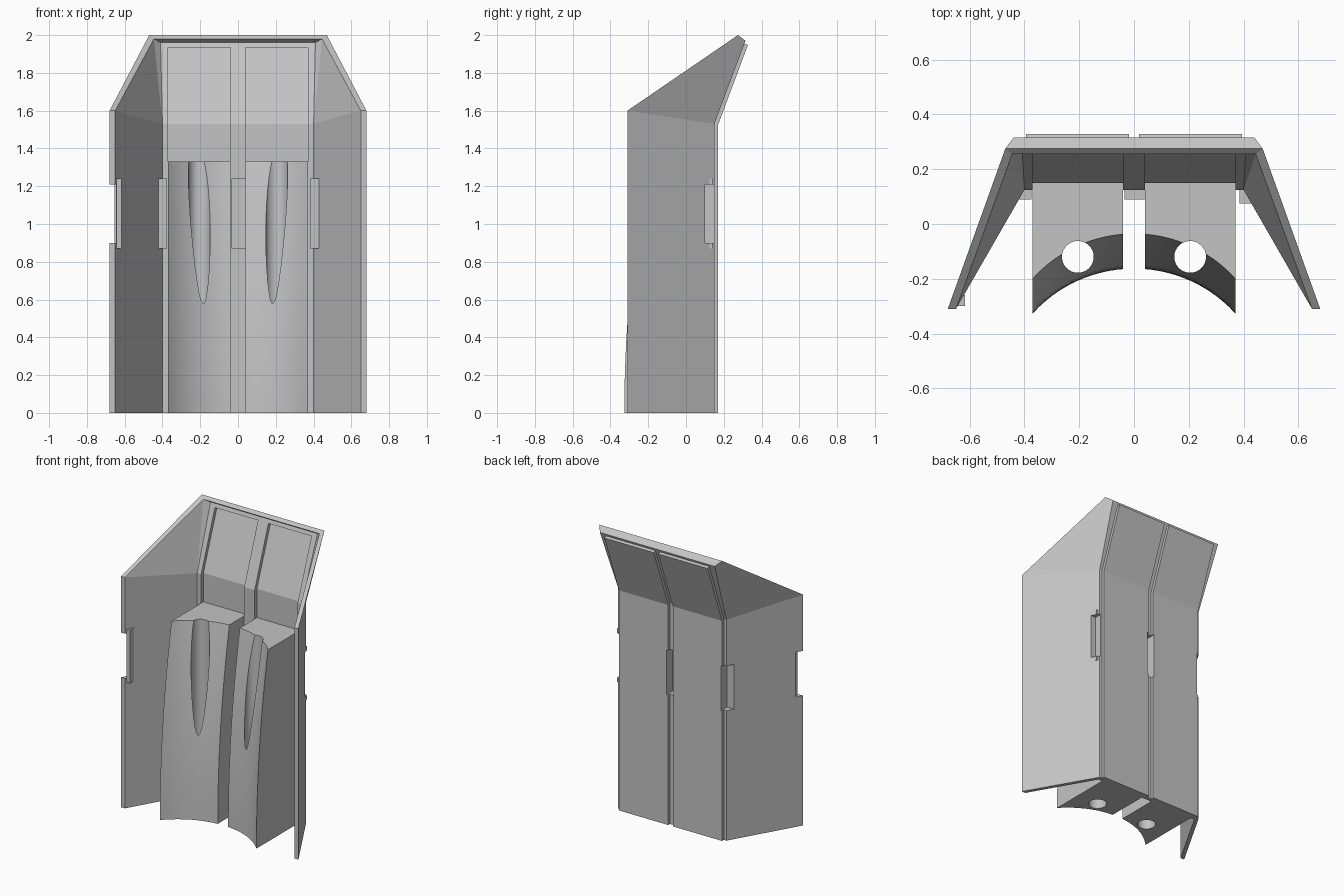
import bpy, bmesh, math

old = bpy.data.objects.get("Cube")
if old:
    bpy.data.objects.remove(old, do_unlink=True)

GREY = bpy.data.materials.new("plain_grey")
GREY.use_nodes = True
GREY.diffuse_color = (0.55, 0.55, 0.55, 1)
GREY.node_tree.nodes["Principled BSDF"].inputs["Base Color"].default_value = (0.55, 0.55, 0.55, 1)


def make(name, verts, faces):
    bm = bmesh.new()
    vs = [bm.verts.new(v) for v in verts]
    for f in faces:
        bm.faces.new([vs[i] for i in f])
    bmesh.ops.recalc_face_normals(bm, faces=bm.faces)
    me = bpy.data.meshes.new(name)
    bm.to_mesh(me)
    bm.free()
    me.materials.append(GREY)
    ob = bpy.data.objects.new(name, me)
    bpy.context.collection.objects.link(ob)
    return ob


def loft(name, rings):
    """Closed solid through equal-length rings of points."""
    n = len(rings[0])
    faces = [list(range(n)), [(len(rings) - 1) * n + i for i in range(n)]]
    for r in range(len(rings) - 1):
        for i in range(n):
            j = (i + 1) % n
            faces.append([r * n + i, r * n + j, (r + 1) * n + j, (r + 1) * n + i])
    return make(name, [p for ring in rings for p in ring], faces)


def box(name, x0, x1, y0, y1, z0, z1):
    return loft(name, [[(x0, y0, z), (x1, y0, z), (x1, y1, z), (x0, y1, z)] for z in (z0, z1)])


def extrude_x(name, profile, x0, x1):
    return loft(name, [[(x, y, z) for y, z in profile] for x in (x0, x1)])


def activate(ob):
    bpy.ops.object.select_all(action='DESELECT')
    ob.select_set(True)
    bpy.context.view_layer.objects.active = ob


def cut(ob, cutter):
    activate(ob)
    mod = ob.modifiers.new("cut", 'BOOLEAN')
    mod.operation = 'DIFFERENCE'
    mod.solver = 'EXACT'
    mod.object = cutter
    bpy.ops.object.modifier_apply(modifier=mod.name)


def discard(ob):
    bpy.data.objects.remove(ob, do_unlink=True)


# Shell: back wall leaning back at the top, with splayed side walls and a lip
half = {
    "fi0": (0.65, -0.31, 0), "fi1": (0.65, -0.31, 1.6),
    "fo0": (0.68, -0.31, 0), "fo1": (0.68, -0.31, 1.6),
    "ci0": (0.40, 0.125, 0), "ci1": (0.40, 0.125, 1.53), "ci2": (0.41, 0.285, 1.96),
    "co0": (0.415, 0.15, 0), "co1": (0.415, 0.15, 1.53), "co2": (0.44, 0.315, 1.97),
    "lip": (0.445, 0.255, 1.98), "top": (0.47, 0.275, 2.0),
}
side_faces = ["fi0 ci0 ci1 fi1", "fi1 ci1 lip", "ci1 ci2 lip", "fo0 co0 co1 fo1",
              "fo1 co1 top", "co1 co2 top", "fi0 fi1 fo1 fo0", "fi1 lip top fo1",
              "fi0 ci0 co0 fo0"]
span = ["ci0", "ci1", "ci2", "lip", "top", "co2", "co1", "co0"]
keys = list(half)
index = {(k, s): i + (0 if s > 0 else len(keys)) for s in (1, -1) for i, k in enumerate(keys)}
verts = [(s * half[k][0], half[k][1], half[k][2]) for s in (1, -1) for k in keys]
faces = [[index[k, s] for k in f.split()] for s in (1, -1) for f in side_faces]
for a, b in zip(span, span[1:] + span[:1]):
    faces.append([index[a, 1], index[b, 1], index[b, -1], index[a, -1]])
shell = make("shell", verts, faces)

# Back panels behind window openings in the wall
panel_profile = [(0.15, 0), (0.15, 1.53), (0.309, 1.955), (0.328, 1.948), (0.17, 1.525), (0.17, 0)]
window_profile = [(0, 1.33), (0.151, 1.33), (0.151, 1.53), (0.31, 1.935), (0.1, 1.935)]
parts = [shell]
for side, s in (("left", 1), ("right", -1)):
    window = extrude_x("window_cutter", window_profile, s * 0.04, s * 0.37)
    cut(shell, window)
    discard(window)
    parts.append(extrude_x(side + "_back_panel", panel_profile, s * 0.018, s * 0.395))

# Latch pockets: inner box bounds (x, y), then the slot cut from outside
pockets = {
    "center_pocket": ((-0.035, 0.04, 0.09, 0.14), (-0.025, 0.03, 0.105, 0.2)),
    "left_corner_pocket": ((0.385, 0.43, 0.075, 0.14), (0.405, 0.48, 0.1, 0.152)),
    "right_corner_pocket": ((-0.42, -0.375, 0.09, 0.14), (-0.47, -0.387, 0.105, 0.2)),
    "right_edge_pocket": ((-0.65, -0.617, -0.3, -0.26), (-0.7, -0.645, -0.33, -0.265)),
}
for name, (inner, slot) in pockets.items():
    pocket = box(name, *inner, 0.87, 1.24)
    cutter = box("slot_cutter", *slot, 0.9, 1.21)
    for ob in parts[:3] + [pocket]:
        cut(ob, cutter)
    discard(cutter)
    parts.append(pocket)

# Blocks with a hollow curved front and a vertical bore
R = 0.5
STEPS = 14
for side, s in (("left", 1), ("right", -1)):
    rings = []
    for k in range(STEPS + 1):
        z = 1.33 * k / STEPS
        ring = [(s * 0.37, 0.15, z), (s * 0.04, 0.15, z)]
        for i in range(STEPS + 1):
            x = 0.04 + 0.33 * i / STEPS
            y = -0.163 + 0.072 * z * z - (R - math.sqrt(R * R - x * x))
            ring.append((s * x, y, z))
        rings.append(ring)
    block = loft(side + "_block", rings)
    bore = loft("bore_cutter", [[(s * 0.205 + 0.058 * math.cos(a * math.tau / 32),
                                  -0.12 + 0.058 * math.sin(a * math.tau / 32), z)
                                 for a in range(32)] for z in (-0.1, 1.5)])
    cut(block, bore)
    discard(bore)
    activate(block)
    bpy.ops.object.shade_smooth_by_angle(angle=math.radians(30))
